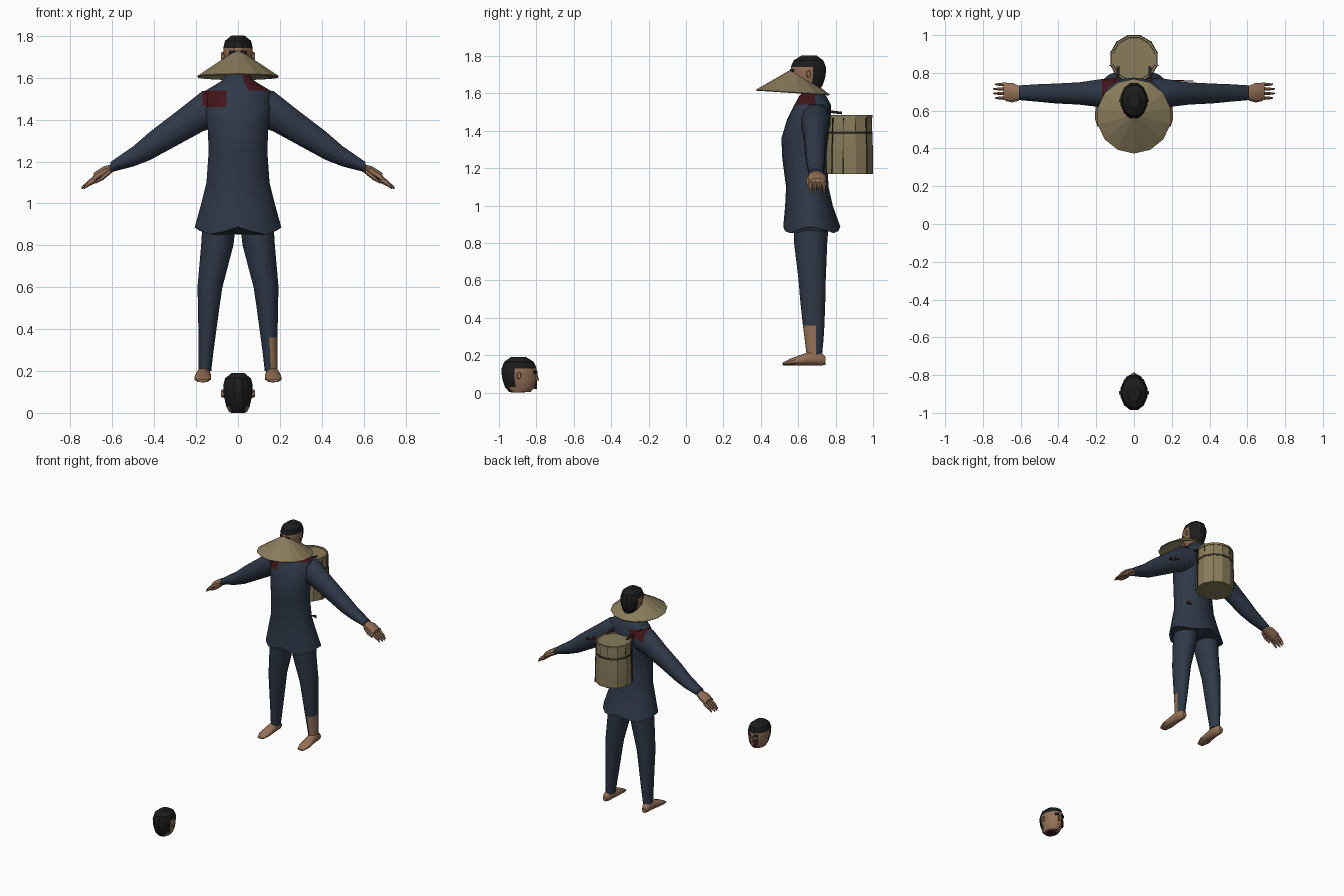
import bpy, bmesh, math
from mathutils import Matrix, Vector

if "Cube" in bpy.data.objects:
    bpy.data.objects.remove(bpy.data.objects["Cube"])


def material(name, *rgb):
    m = bpy.data.materials.new(name)
    m.use_nodes = True
    m.diffuse_color = (*rgb, 1)
    m.node_tree.nodes["Principled BSDF"].inputs["Base Color"].default_value = (*rgb, 1)
    return m


NAVY = material("navy cloth", .028, .040, .064)
SKIN = material("skin", .30, .165, .095)
HAIR = material("black hair", .012, .012, .012)
STRAW = material("straw", .25, .20, .105)
RED = material("dark red", .055, .007, .010)
ROPE = material("dark rope", .035, .025, .016)
SIDES = ((1, "left_"), (-1, "right_"))


def finish(name, bm, mats, rule=None, smooth=40):
    bmesh.ops.recalc_face_normals(bm, faces=bm.faces)
    if rule:
        for f in bm.faces:
            f.material_index = rule(f.calc_center_median())
    mesh = bpy.data.meshes.new(name)
    bm.to_mesh(mesh)
    bm.free()
    for m in mats:
        mesh.materials.append(m)
    ob = bpy.data.objects.new(name, mesh)
    bpy.context.collection.objects.link(ob)
    if smooth:
        bpy.ops.object.select_all(action='DESELECT')
        ob.select_set(True)
        bpy.context.view_layer.objects.active = ob
        bpy.ops.object.shade_smooth_by_angle(angle=math.radians(smooth))
    return ob


def loft(name, rings, mats, axis="z", n=10, s=1, rule=None, smooth=40, bend=None):
    """Oval rings (position, a0, a1, b0, b1) along an axis, joined and capped."""
    bm = bmesh.new()
    loops = []
    for t, a0, a1, b0, b1 in rings:
        loop = []
        for i in range(n):
            ang = math.tau * (i + .5) / n
            a = (a0 + a1) / 2 + (a1 - a0) / 2 * math.cos(ang)
            b = (b0 + b1) / 2 + (b1 - b0) / 2 * math.sin(ang)
            p = Vector({"x": (t, a, b), "y": (a, t, b), "z": (a, b, t)}[axis])
            if bend:
                p = bend(p)
            p.x *= s
            loop.append(bm.verts.new(p))
        loops.append(loop)
    for lo, hi in zip(loops, loops[1:]):
        for i in range(n):
            j = (i + 1) % n
            bm.faces.new((lo[i], lo[j], hi[j], hi[i]))
    bm.faces.new(loops[0])
    bm.faces.new(loops[-1])
    return finish(name, bm, mats, rule, smooth)


def plate(name, points, mat):
    """Thin flat patch through a few points."""
    bm = bmesh.new()
    bm.faces.new([bm.verts.new(p) for p in points])
    ob = finish(name, bm, [mat], smooth=0)
    ob.modifiers.new("thickness", 'SOLIDIFY').thickness = .006
    return ob


# Coat with a scalloped hem and stained shoulders
def coat_colour(c):
    if 1.46 < c.z < 1.56 and c.x < -.06:
        return 1
    return 1 if c.z > 1.54 and c.x > .03 and c.y < .68 else 0


def scallop(p):
    if p.z < .88:
        p.z += .018 * math.cos(4 * math.atan2(p.x, p.y - .67))
    return p


torso = [(.87, .21, .52, .825), (1.0, .178, .53, .785), (1.1, .153, .535, .762),
         (1.25, .142, .515, .755), (1.36, .147, .51, .765), (1.46, .165, .54, .775),
         (1.54, .155, .58, .775), (1.585, .08, .605, .75), (1.615, .055, .63, .73)]
loft("coat", [(z, -w, w, f, b) for z, w, f, b in torso], [NAVY, RED], n=18,
     rule=coat_colour, bend=scallop)
loft("neck", [(1.57, -.05, .05, .635, .73), (1.66, -.045, .045, .63, .72)], [SKIN])

# Heads: one on the shoulders, one on the ground facing backwards
HEAD = [(.005, .045, -.065, .055), (.03, .058, -.088, .078), (.07, .067, -.095, .092),
        (.10, .071, -.095, .096), (.13, .073, -.098, .096), (.165, .064, -.082, .082),
        (.19, .032, -.04, .045)]


def head(name, y, z, turn):
    def hair(c):
        depth, height = (c.y - y) * turn, c.z - z
        return 1 if height > .135 or depth > .03 else 0

    def place(ob_name, rings, mats, rule=None, **kw):
        return loft(ob_name, [(z + h, -w, w, y + turn * f, y + turn * b)
                              for h, w, f, b in rings], mats, rule=rule, **kw)

    place(name, HEAD, [SKIN, HAIR], hair, n=12, smooth=30)
    place(name + "_nose", [(.065, .014, -.108, -.08), (.105, .006, -.097, -.08)], [SKIN], n=6)
    for s, side in SIDES:
        plate(f"{name}_{side}eye", [(s * x, y - turn * d, z + h) for x, d, h in
              ((.015, .098, .102), (.042, .083, .102), (.042, .083, .118), (.015, .098, .118))], HAIR)
        loft(f"{name}_{side}ear", [(.062, y - .014, y + .014, z + .07, z + .115),
             (.08, y - .01, y + .01, z + .075, z + .11)], [SKIN], "x", 6, s)


head("worn_head", .655, 1.612, 1)
head("severed_head", -.893, 0, -1)
loft("neck_cut", [(0, -.038, .038, -.935, -.86), (.008, -.038, .038, -.935, -.86)], [RED])
plate("blood_streak", [(-.035, -.808, .02), (-.012, -.797, .02), (-.016, -.795, .075),
                       (-.045, -.815, .085)], RED)

# Conical straw hat
bm = bmesh.new()
bmesh.ops.create_cone(bm, cap_ends=False, segments=14, radius1=.198, radius2=.002, depth=.13,
                      matrix=Matrix.Translation((0, .575, 1.672)) @ Matrix.Rotation(-.065, 4, 'X'))
hat = finish("straw_hat", bm, [STRAW], smooth=0)
hat.modifiers.new("thickness", 'SOLIDIFY').thickness = .006

# Limbs
ARM = [(.09, .61, .775, 1.37, 1.55), (.17, .615, .77, 1.34, 1.54), (.29, .63, .752, 1.275, 1.445),
       (.42, .637, .745, 1.205, 1.345), (.5, .645, .742, 1.175, 1.275), (.61, .655, .735, 1.148, 1.198)]
HAND = [(.59, .667, .725, 1.152, 1.192), (.64, .65, .75, 1.125, 1.18), (.69, .652, .752, 1.095, 1.148)]
LEG = [(.93, .005, .17, .575, .765), (.8, .02, .178, .578, .755), (.6, .073, .195, .602, .747),
       (.5, .088, .192, .61, .745), (.36, .107, .19, .625, .74), (.28, .118, .19, .635, .735),
       (.2, .127, .19, .645, .727)]
FOOT = [(.515, .145, .195, .147, .16), (.56, .128, .21, .145, .183), (.62, .128, .205, .145, .205),
        (.68, .132, .196, .145, .225), (.725, .137, .192, .145, .215), (.747, .15, .182, .15, .19)]

for s, side in SIDES:
    loft(side + "sleeve", ARM, [NAVY, RED], "x", 12, s,
         lambda c: int(c.x < -.08 and c.x > -.2 and c.z > 1.46))
    loft(side + "hand", HAND, [SKIN], "x", 8, s)
    for i in range(4):
        y, tip = .655 + .024 * i, .735 + .012 * (i in (1, 2))
        loft(f"{side}finger_{i + 1}", [(.675, y, y + .024, 1.10, 1.145),
             (.715, y + .003, y + .021, 1.08, 1.11), (tip, y + .008, y + .016, 1.068, 1.08)],
             [SKIN], "x", 6, s)
    loft(side + "thumb", [(.61, .65, .68, 1.14, 1.17), (.645, .642, .665, 1.112, 1.14),
                          (.68, .65, .66, 1.095, 1.105)], [SKIN], "x", 6, s)
    # The left trouser leg is torn open over the shin
    loft(side + "trouser_leg", LEG, [NAVY, SKIN], "z", 14, s,
         lambda c: int(c.z < .36 and c.x > .15 and c.y < .69))
    loft(side + "ankle", [(.17, .135, .188, .655, .725), (.23, .137, .185, .655, .72)], [SKIN], s=s)
    loft(side + "foot", FOOT, [SKIN], "y", 10, s)

    # Rope straps from the basket over the shoulders
    for i, (y0, z0, y1, z1) in enumerate(((.70, 1.545, .765, 1.505), (.755, 1.505, .835, 1.495))):
        loft(f"{side}strap_{i + 1}", [(y0, .078, .098, z0 - .007, z0 + .007),
             (y1, .074, .092, z1 - .007, z1 + .007)], [ROPE], "y", 6, s)


# Back basket made of upright staves
def basket_ring(z, r, y=.874):
    return (z, -r, r, y - r, y + r)


loft("basket", [basket_ring(1.17, .13), basket_ring(1.3, .13), basket_ring(1.47, .122),
                basket_ring(1.47, .127), basket_ring(1.485, .127), basket_ring(1.485, .116),
                basket_ring(1.478, .114)], [STRAW], n=12, smooth=0)
loft("basket_rope", [basket_ring(1.383, .1285), basket_ring(1.397, .128)], [ROPE], n=12, smooth=0)
for i in range(12):
    a = math.tau * (i + .5) / 12
    out, across = Vector((math.cos(a), math.sin(a), 0)), Vector((-math.sin(a), math.cos(a), 0)) * .0015
    low, high = Vector((0, .874, 1.172)) + out * .130, Vector((0, .874, 1.468)) + out * .1235
    plate(f"stave_gap_{i + 1}", (low - across, low + across, high + across, high - across), ROPE)

# Small bloody slashes on the sleeve and coat
for i, (x, y, z) in enumerate(((.24, .757, 1.385), (.29, .755, 1.365), (.12, .742, 1.08))):
    plate(f"slash_{i + 1}", [(x - .025, y, z), (x + .02, y, z + .012), (x + .025, y, z - .012)], RED)
